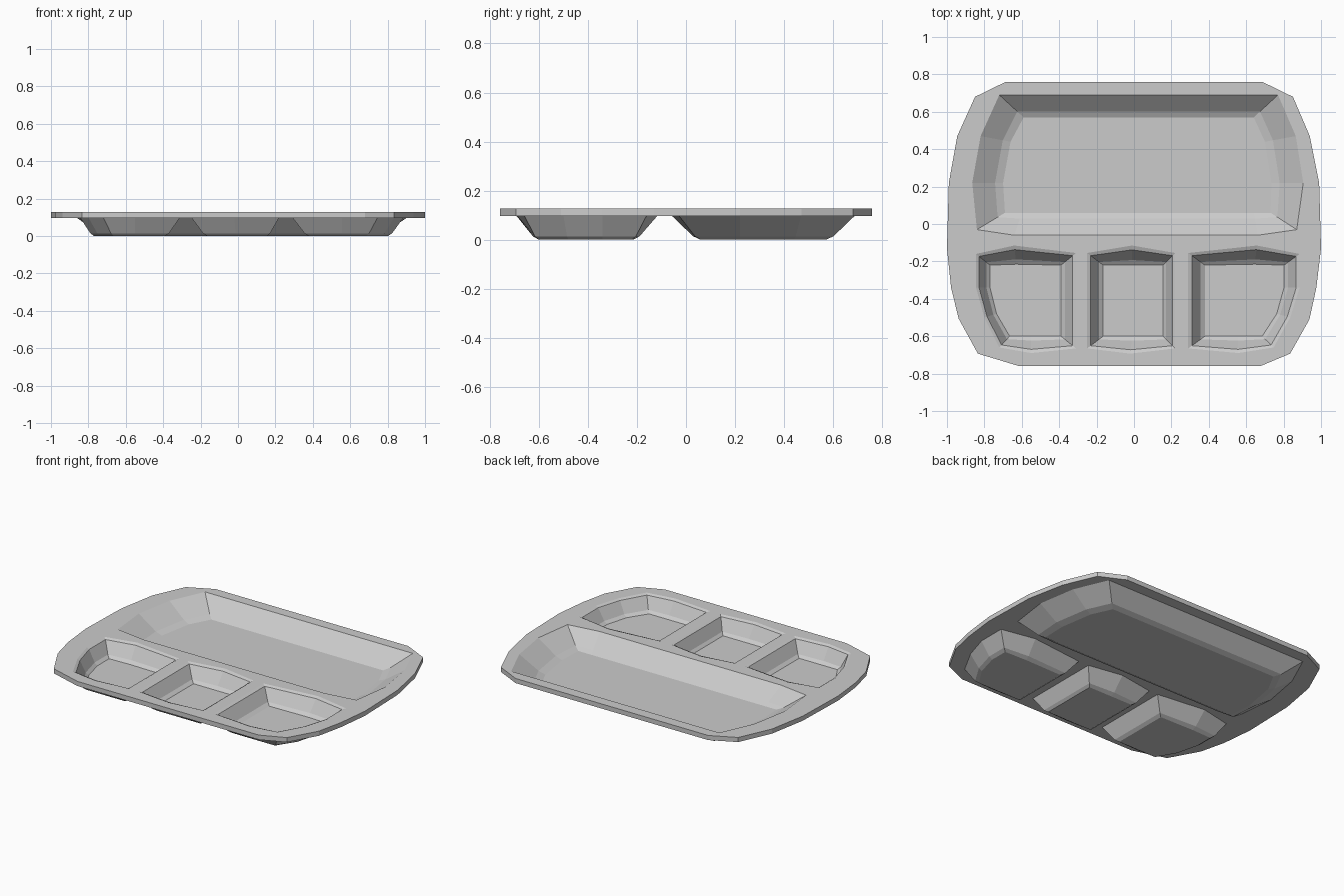
import bpy, bmesh

if "Cube" in bpy.data.objects:
    bpy.data.objects.remove(bpy.data.objects["Cube"])

TOP, UNDER, THICK = 0.127, 0.097, 0.028

# plate outline, clockwise from the back left
outline = [(-.69, .758), (.69, .758), (.85, .68), (.94, .47), (.99, .22), (1, -.13),
           (.975, -.34), (.938, -.51), (.835, -.693), (.68, -.758), (-.62, -.758),
           (-.835, -.693), (-.938, -.505), (-.978, -.34), (-1, -.13), (-.99, .22),
           (-.945, .47), (-.85, .68)]

# main compartment: rim and floor loops
big_rim = [(-.72, .69), (.77, .69), (.865, .47), (.905, .22), (.87, -.03),
           (.66, -.06), (-.64, -.06), (-.84, -.03), (-.865, .22), (-.82, .47)]
big_floor = [(-.59, .57), (.64, .57), (.70, .44), (.735, .22), (.73, .06),
             (.64, .06), (-.60, .06), (-.69, .06), (-.70, .22), (-.66, .44)]

# left compartment; the right one is a stretched mirror of it
left_rim = [(-.845, -.16), (-.64, -.115), (-.31, -.155), (-.31, -.665),
            (-.55, -.69), (-.72, -.66), (-.80, -.50), (-.845, -.34)]
left_floor = [(-.77, -.22), (-.63, -.215), (-.39, -.22), (-.39, -.60),
              (-.55, -.60), (-.665, -.60), (-.735, -.48), (-.77, -.34)]

# middle compartment
mid_rim = [(-.25, -.155), (-.01, -.115), (.22, -.155), (.22, -.665), (-.02, -.693), (-.25, -.665)]
mid_floor = [(-.165, -.22), (-.01, -.22), (.155, -.22), (.155, -.60), (-.01, -.60), (-.165, -.60)]


def mirrored(loop):
    return [(-1.113 * x - .055, y) for x, y in loop]


bm = bmesh.new()


def ring(loop, z):
    return [bm.verts.new((x, y, z)) for x, y in loop]


def blend(a, b, t):
    return [(p[0] + (q[0] - p[0]) * t, p[1] + (q[1] - p[1]) * t) for p, q in zip(a, b)]


def bridge(a, b):
    n = len(a)
    for i in range(n):
        j = (i + 1) % n
        bm.faces.new((a[i], a[j], b[j], b[i]))


def basin(rim, floor, levels):
    """Stacked rings given as (blend towards floor, height), closed by a floor face."""
    rings = [ring(blend(rim, floor, t), z) for t, z in levels]
    for a, b in zip(rings, rings[1:]):
        bridge(a, b)
    bm.faces.new(rings[-1])
    return rings[0]


# plate edge and compartments, inside and underside
top_loops, under_loops = [ring(outline, TOP)], [ring(outline, UNDER)]
bridge(top_loops[0], under_loops[0])
compartments = [(big_rim, big_floor, False), (left_rim, left_floor, True),
                (mid_rim, mid_floor, True), (mirrored(left_rim), mirrored(left_floor), True)]
for rim, floor, lipped in compartments:
    lip = [(.22, TOP - .008)] if lipped else []
    top_loops.append(basin(rim, floor, [(0, TOP)] + lip + [(.74, THICK + .016), (1, THICK)]))
    under_loops.append(basin(rim, floor, [(0.02, UNDER), (.74, .014), (1, 0)]))

# flat plate surfaces around the compartments
for loops in (top_loops, under_loops):
    edges = []
    for lp in loops:
        for i, v in enumerate(lp):
            w = lp[(i + 1) % len(lp)]
            edges.append(bm.edges.get((v, w)) or bm.edges.new((v, w)))
    bmesh.ops.triangle_fill(bm, use_beauty=True, use_dissolve=False, edges=edges, normal=(0, 0, 1))

bmesh.ops.recalc_face_normals(bm, faces=bm.faces[:])
mesh = bpy.data.meshes.new("divided_tray")
bm.to_mesh(mesh)
bm.free()
tray = bpy.data.objects.new("divided_tray", mesh)
bpy.context.collection.objects.link(tray)
